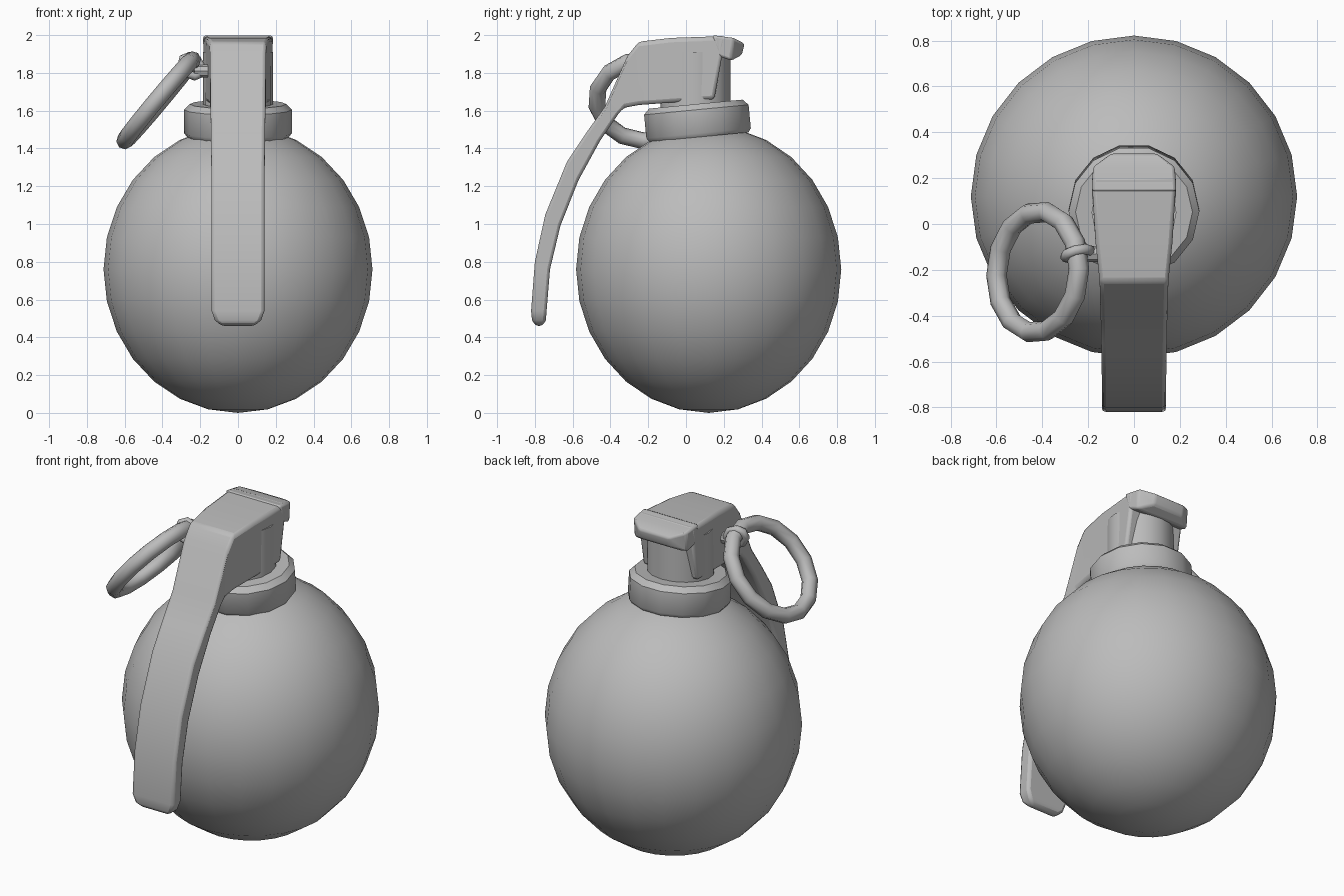
import bpy
import bmesh
from math import radians, sin, cos, tau
from mathutils import Vector

cube = bpy.data.objects.get("Cube")
if cube:
    bpy.data.objects.remove(cube, do_unlink=True)

# One plain grey for everything
grey = bpy.data.materials.new("plain grey")
grey.use_nodes = True
colour = (0.5, 0.5, 0.5, 1)
grey.diffuse_color = colour
grey.node_tree.nodes["Principled BSDF"].inputs["Base Color"].default_value = colour


def finish(obj, name, angle=40, bevel=0):
    obj.name = name
    obj.data.materials.append(grey)
    bpy.ops.object.select_all(action="DESELECT")
    obj.select_set(True)
    bpy.context.view_layer.objects.active = obj
    if bevel:
        mod = obj.modifiers.new("soft edges", "BEVEL")
        mod.width = bevel
        mod.segments = 2
        mod.limit_method = "ANGLE"
        mod.angle_limit = radians(35)
    bpy.ops.object.shade_smooth_by_angle(angle=radians(angle))
    return obj


def mesh_object(bm, name, **kw):
    bmesh.ops.recalc_face_normals(bm, faces=bm.faces)
    mesh = bpy.data.meshes.new(name)
    bm.to_mesh(mesh)
    bm.free()
    obj = bpy.data.objects.new(name, mesh)
    bpy.context.collection.objects.link(obj)
    return finish(obj, name, **kw)


def strap(name, stations, **kw):
    """Loft four-cornered sections: outer y, z, inner y, z, half width."""
    bm = bmesh.new()
    rings = []
    for oy, oz, iy, iz, w in stations:
        corners = [(-w, oy, oz), (w, oy, oz), (w, iy, iz), (-w, iy, iz)]
        rings.append([bm.verts.new(c) for c in corners])
    for a, b in zip(rings, rings[1:]):
        for i in range(4):
            j = (i + 1) % 4
            bm.faces.new((a[i], a[j], b[j], b[i]))
    bm.faces.new(rings[0])
    bm.faces.new(rings[-1])
    return mesh_object(bm, name, **kw)


def lathe(name, profile, sides, location, tilt=0, **kw):
    """Turn a radius, height profile into a capped solid."""
    bm = bmesh.new()
    rings = [[bm.verts.new((r * cos(tau * i / sides), r * sin(tau * i / sides), z))
              for i in range(sides)] for r, z in profile]
    for a, b in zip(rings, rings[1:]):
        for i in range(sides):
            j = (i + 1) % sides
            bm.faces.new((a[i], a[j], b[j], b[i]))
    bm.faces.new(rings[0])
    bm.faces.new(rings[-1])
    obj = mesh_object(bm, name, **kw)
    obj.location = location
    obj.rotation_euler.x = radians(tilt)
    return obj


def hoop(name, centre, u, v, tube, sides):
    """Elliptical ring with half axes u and v and a round tube."""
    u, v = Vector(u), Vector(v)
    normal = u.cross(v).normalized()
    bm = bmesh.new()
    rings = []
    for i in range(sides):
        a = tau * i / sides
        out = u * cos(a) + v * sin(a)
        radial = out.normalized()
        rings.append([bm.verts.new(Vector(centre) + out + tube *
                      (radial * cos(tau * k / 8) + normal * sin(tau * k / 8)))
                      for k in range(8)])
    for i in range(sides):
        a, b = rings[i], rings[(i + 1) % sides]
        for k in range(8):
            m = (k + 1) % 8
            bm.faces.new((a[k], a[m], b[m], b[k]))
    return mesh_object(bm, name, angle=60)


# Round body
bpy.ops.mesh.primitive_uv_sphere_add(segments=24, ring_count=14, radius=1,
                                     location=(0, 0.12, 0.76))
body = bpy.context.object
body.scale = (0.712, 0.702, 0.76)
finish(body, "body", angle=60)

# Tilted collar and the neck inside it
lathe("collar", [(0.27, -0.09), (0.285, -0.07), (0.285, 0.055), (0.255, 0.085)],
      14, (0, 0.06, 1.55), tilt=5.5)
lathe("neck", [(0.185, 0), (0.185, 0.33)], 16, (0, 0.05, 1.58))

# Deep cover over the neck, running into the long curved lever
strap("cover_and_lever", [
    (0.21, 1.995, 0.15, 1.66, 0.185),
    (-0.08, 1.985, -0.05, 1.645, 0.168),
    (-0.25, 1.965, -0.25, 1.63, 0.15),
    (-0.31, 1.89, -0.33, 1.615, 0.148),
    (-0.43, 1.62, -0.36, 1.58, 0.145),
    (-0.53, 1.48, -0.455, 1.44, 0.143),
    (-0.63, 1.33, -0.57, 1.23, 0.141),
    (-0.745, 1.05, -0.665, 0.99, 0.14),
    (-0.8, 0.8, -0.72, 0.76, 0.14),
    (-0.82, 0.54, -0.738, 0.54, 0.14),
    (-0.815, 0.49, -0.742, 0.49, 0.122),
    (-0.795, 0.46, -0.76, 0.46, 0.085),
], bevel=0.022)

# Overhanging lip at the back of the cover
strap("cover_lip", [
    (0.14, 2.0, 0.17, 1.89, 0.185),
    (0.25, 1.985, 0.24, 1.865, 0.178),
    (0.31, 1.955, 0.295, 1.895, 0.1),
], bevel=0.012)

# Pull ring, its eye and the pin into the cover
hoop("pull_ring", (-0.42, -0.21, 1.655), (0.18, 0.015, 0.215), (0, 0.265, -0.015),
     0.045, 14)
hoop("pin_eye", (-0.245, -0.13, 1.835), (0.045, 0, -0.04), (0.03, 0.02, 0.035), 0.024, 8)
bpy.ops.mesh.primitive_cylinder_add(vertices=8, radius=0.035, depth=0.14,
                                    location=(-0.16, -0.13, 1.81),
                                    rotation=(0, radians(90), 0))
finish(bpy.context.object, "pin")
